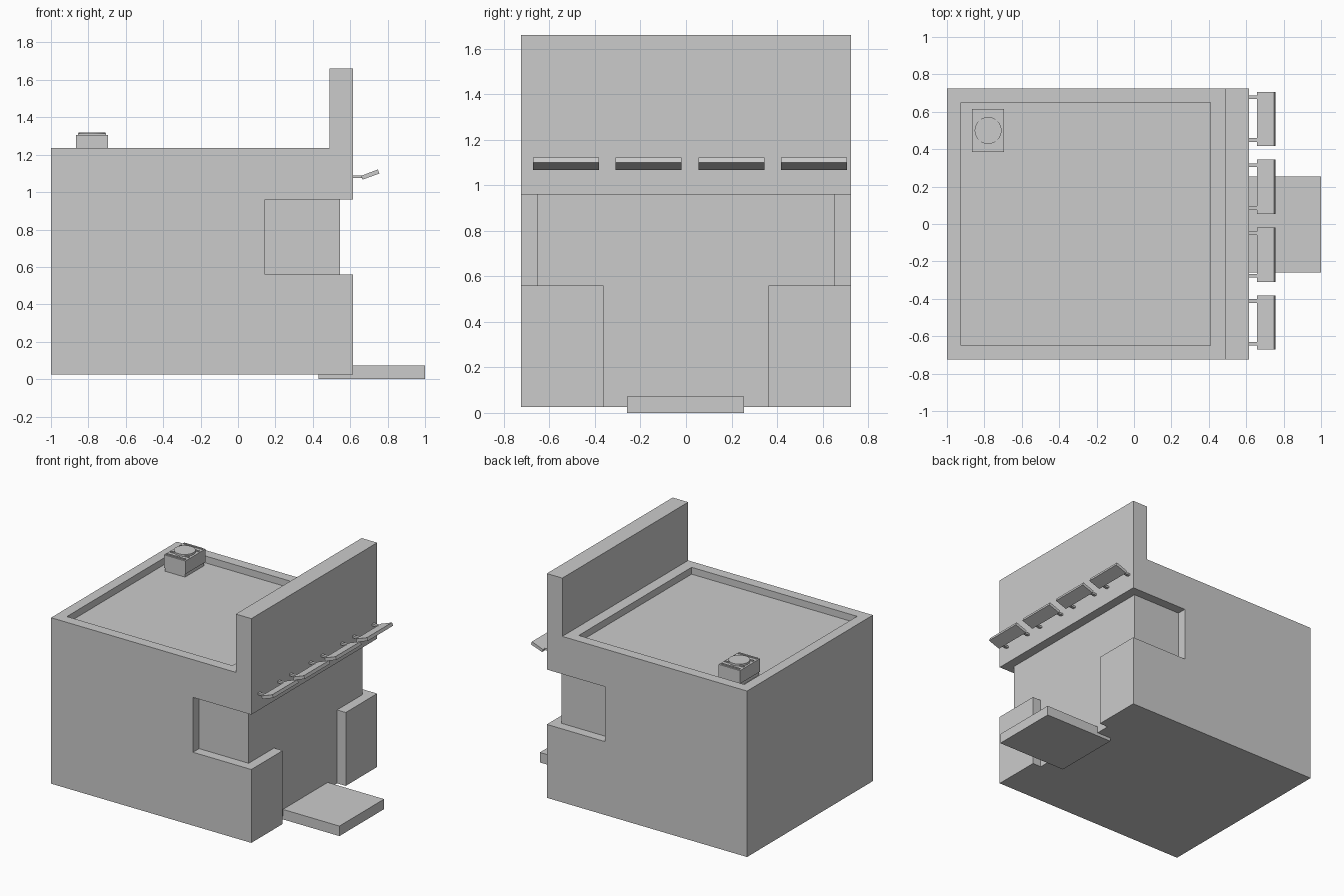
import bpy, bmesh, math

if "Cube" in bpy.data.objects:
    bpy.data.objects.remove(bpy.data.objects["Cube"])


def finish(name, bm):
    bmesh.ops.recalc_face_normals(bm, faces=bm.faces)
    mesh = bpy.data.meshes.new(name)
    bm.to_mesh(mesh)
    bm.free()
    obj = bpy.data.objects.new(name, mesh)
    bpy.context.collection.objects.link(obj)
    return obj


def prism(name, points, offset):
    """Extrude a flat 3D outline along an offset vector."""
    bm = bmesh.new()
    face = bm.faces.new([bm.verts.new(p) for p in points])
    ext = bmesh.ops.extrude_face_region(bm, geom=[face])
    verts = [g for g in ext["geom"] if isinstance(g, bmesh.types.BMVert)]
    bmesh.ops.translate(bm, verts=verts, vec=offset)
    return finish(name, bm)


def box(name, x0, x1, y0, y1, z0, z1):
    return prism(name, [(x0, y0, z0), (x1, y0, z0), (x1, y1, z0), (x0, y1, z0)], (0, 0, z1 - z0))


def cut(target, cutter):
    cutter.hide_render = True
    mod = target.modifiers.new("cut", 'BOOLEAN')
    mod.operation = 'DIFFERENCE'
    mod.solver = 'EXACT'
    mod.object = cutter
    bpy.context.view_layer.objects.active = target
    bpy.ops.object.modifier_apply(modifier=mod.name)
    bpy.data.objects.remove(cutter)


# Building shell with the tall sign wall along the entrance side
W = 0.725
shell = [(-1, 0.025), (0.615, 0.025), (0.615, 1.66), (0.49, 1.66), (0.49, 1.235), (-1, 1.235)]
building = prism("building", [(x, -W, z) for x, z in shell], (0, 2 * W, 0))

# Sunken roof
cut(building, box("roof_cutter", -0.925, 0.41, -0.65, 0.65, 1.185, 1.4))

# T-shaped recess: window band over the doorway
tee = [(-0.363, -0.1), (0.363, -0.1), (0.363, 0.56), (1, 0.56),
       (1, 0.96), (-1, 0.96), (-1, 0.56), (-0.363, 0.56)]
cut(building, prism("entrance_cutter", [(0.545, y, z) for y, z in tee], (0.3, 0, 0)))

# Window band wrapping around both corners
for s in (-1, 1):
    y0, y1 = sorted((s * 0.655, s * 0.9))
    cut(building, box("side_window_cutter", 0.145, 0.7, y0, y1, 0.56, 0.96))

# Entrance step
box("entrance_step", 0.43, 1.0, -0.26, 0.255, 0.0, 0.073)

# Row of tilted awning panels, each on two short brackets
panel = [(0.658, 1.087), (0.666, 1.067), (0.756, 1.099), (0.748, 1.121)]
for i in range(4):
    y0 = -0.672 + i * 0.363
    prism(f"awning_panel_{i + 1}", [(x, y0, z) for x, z in panel], (0, 0.29, 0))
    for j, dy in enumerate((0.022, 0.25)):
        box(f"awning_bracket_{i + 1}_{j + 1}", 0.61, 0.668, y0 + dy, y0 + dy + 0.02, 1.076, 1.09)

# Roof air unit: base, housing, grille bars and fan cap
cx, cy = -0.78, 0.5
box("air_unit_base", cx - 0.08, cx + 0.08, cy - 0.11, cy + 0.11, 1.18, 1.21)
box("air_unit_housing", cx - 0.086, cx + 0.086, cy - 0.115, cy + 0.115, 1.21, 1.306)
for i, dy in enumerate((-0.1, -0.055, 0.055, 0.1)):
    box(f"air_unit_bar_{i + 1}", cx - 0.075, cx + 0.075, cy + dy - 0.006, cy + dy + 0.006, 1.3, 1.313)
bpy.ops.mesh.primitive_cylinder_add(vertices=24, radius=0.072, depth=0.03, location=(cx, cy, 1.305))
bpy.context.object.name = "air_unit_fan_cap"
bpy.ops.object.shade_smooth_by_angle(angle=math.radians(30))
